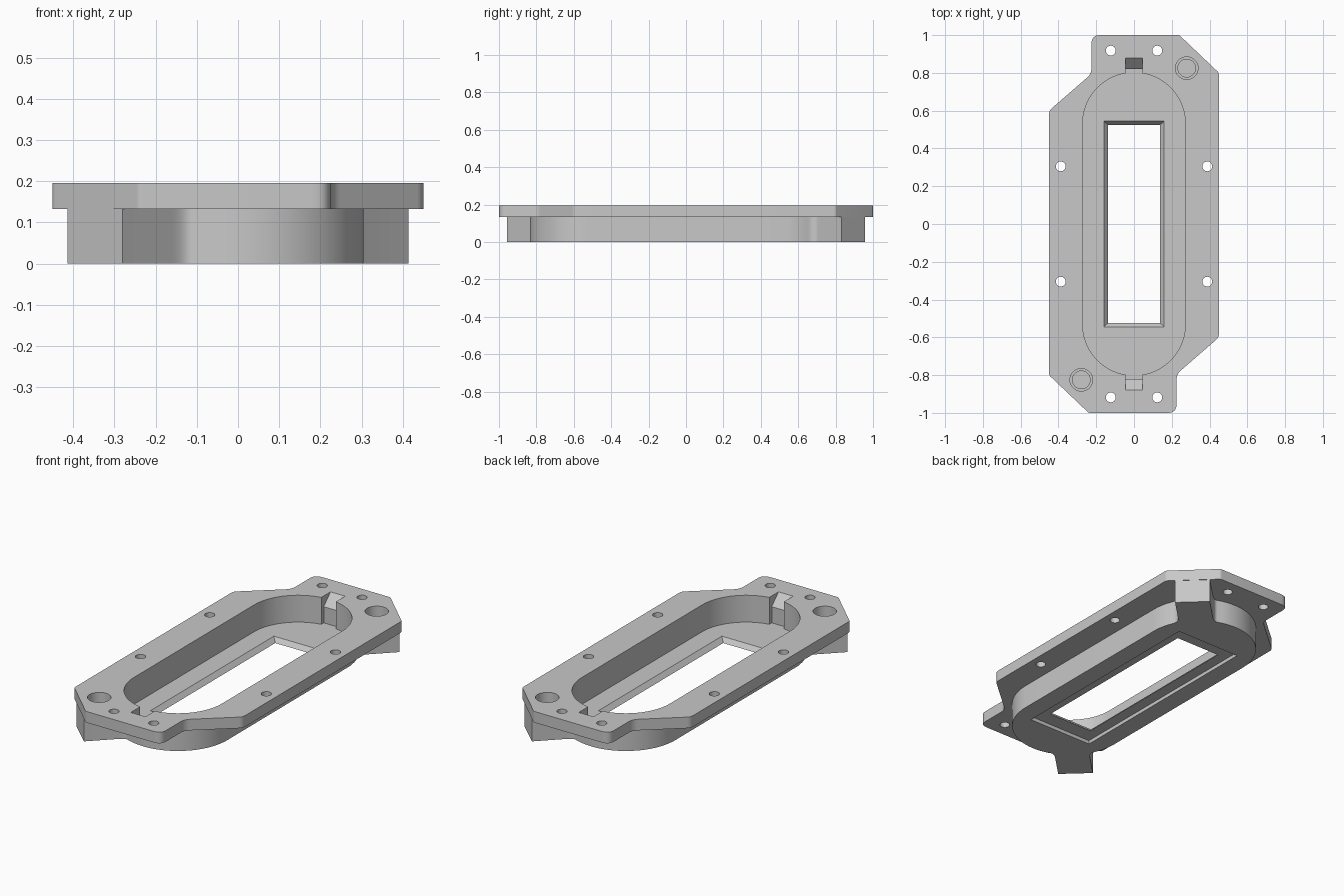
import bpy, bmesh, math
from mathutils import Vector

if "Cube" in bpy.data.objects:
    bpy.data.objects.remove(bpy.data.objects["Cube"])

grey = bpy.data.materials.new("plain_grey")
grey.diffuse_color = (0.58, 0.58, 0.58, 1)
grey.use_nodes = True
grey.node_tree.nodes["Principled BSDF"].inputs["Base Color"].default_value = grey.diffuse_color


def loft(name, low, z0, high, z1):
    """Solid between two outlines with equal point counts."""
    bm = bmesh.new()
    a = [bm.verts.new((p[0], p[1], z0)) for p in low]
    b = [bm.verts.new((p[0], p[1], z1)) for p in high]
    n = len(a)
    bm.faces.new(a[::-1])
    bm.faces.new(b)
    for i in range(n):
        j = (i + 1) % n
        bm.faces.new((a[i], a[j], b[j], b[i]))
    bmesh.ops.recalc_face_normals(bm, faces=bm.faces)
    me = bpy.data.meshes.new(name)
    bm.to_mesh(me)
    bm.free()
    ob = bpy.data.objects.new(name, me)
    bpy.context.collection.objects.link(ob)
    me.materials.append(grey)
    return ob


def prism(name, pts, z0, z1):
    return loft(name, pts, z0, pts, z1)


def rect(hx, hy):
    return [(-hx, -hy), (hx, -hy), (hx, hy), (-hx, hy)]


def arc(cx, cy, r, a0, a1, n):
    return [(cx + r * math.cos(math.radians(a0 + (a1 - a0) * i / n)),
             cy + r * math.sin(math.radians(a0 + (a1 - a0) * i / n))) for i in range(n + 1)]


def curve(p, c, q, n=6):
    p, c, q = Vector(p), Vector(c), Vector(q)
    return [tuple(p * (1 - t) ** 2 + c * 2 * t * (1 - t) + q * t * t)
            for t in (i / n for i in range(n + 1))]


def turned(half):
    """Complete an outline by half-turn symmetry."""
    return half + [(-x, -y) for x, y in half]


def rounded(corners):
    """Round each (x, y, cut) corner by trimming the cut length."""
    out, n = [], len(corners)
    for i, (x, y, d) in enumerate(corners):
        c = Vector((x, y))
        if d == 0:
            out.append((x, y))
            continue
        u = (Vector(corners[i - 1][:2]) - c).normalized() * d
        v = (Vector(corners[(i + 1) % n][:2]) - c).normalized() * d
        out += curve(c + u, c, c + v)
    return out


def boolean(target, tool, op):
    mod = target.modifiers.new("bool", 'BOOLEAN')
    mod.operation, mod.object, mod.solver = op, tool, 'EXACT'
    bpy.context.view_layer.objects.active = target
    bpy.ops.object.modifier_apply(modifier=mod.name)
    bpy.data.objects.remove(tool)


# Mounting flange
half = [(-0.45, 0.60, 0.02), (-0.45, -0.80, 0.01), (-0.24, -1.0, 0.01),
        (0.225, -1.0, 0.045), (0.225, -0.795, 0.03)]
corners = half[1:] + [(-x, -y, d) for x, y, d in half[:1] + half[1:]] + half[:1]
frame = prism("housing_frame", rounded(corners), 0.133, 0.195)

# Tub body with a screw boss blended into each end
body = (arc(0, -0.53, 0.305, 180, 203, 5)
        + curve((-0.28, -0.65), (-0.265, -0.685), (-0.29, -0.71))[1:]
        + [(-0.414, -0.832), (-0.28, -0.958)]
        + curve((-0.16, -0.84), (-0.128, -0.808), (-0.109, -0.815))[:-1]
        + arc(0, -0.53, 0.305, 249, 360, 22))
boolean(frame, prism("tub", turned(body), 0, 0.165), 'UNION')

# Rounded cavity
cavity = turned(arc(0, -0.53, 0.272, 180, 360, 36))
boolean(frame, prism("cavity", cavity, 0.045, 0.3), 'DIFFERENCE')

# Cable notch with sloped ends, profile in y and z turned upright
side = [(0.82, 0.045), (0.82, 0.135), (0.905, 0.22)]
notch = prism("notch", side + [(-y, z) for y, z in reversed(side)], -0.045, 0.045)
for v in notch.data.vertices:
    y, z, x = v.co
    v.co = (x, y, z)
boolean(frame, notch, 'DIFFERENCE')

# Bevelled window and the shallow pane recess below it
boolean(frame, loft("window", rect(0.1336, 0.521), 0.015, rect(0.1644, 0.549), 0.05),
        'DIFFERENCE')
boolean(frame, prism("pane_recess", rect(0.20, 0.61), -0.1, 0.02), 'DIFFERENCE')

# Flange holes and stepped blind holes in the bosses
holes = [(sx * x, sy * y, 0.026, 0.1) for x, y in ((0.388, 0.305), (0.123, 0.918))
         for sx in (-1, 1) for sy in (-1, 1)]
for s in (-1, 1):
    holes += [(s * 0.279, s * 0.825, 0.06, 0.09), (s * 0.279, s * 0.825, 0.047, 0.03)]
for x, y, r, z in holes:
    boolean(frame, prism("hole", arc(x, y, r, 0, 360, 28)[:-1], z, 0.3), 'DIFFERENCE')

bpy.ops.object.select_all(action='DESELECT')
frame.select_set(True)
bpy.context.view_layer.objects.active = frame
bpy.ops.object.shade_smooth_by_angle(angle=math.radians(25))
